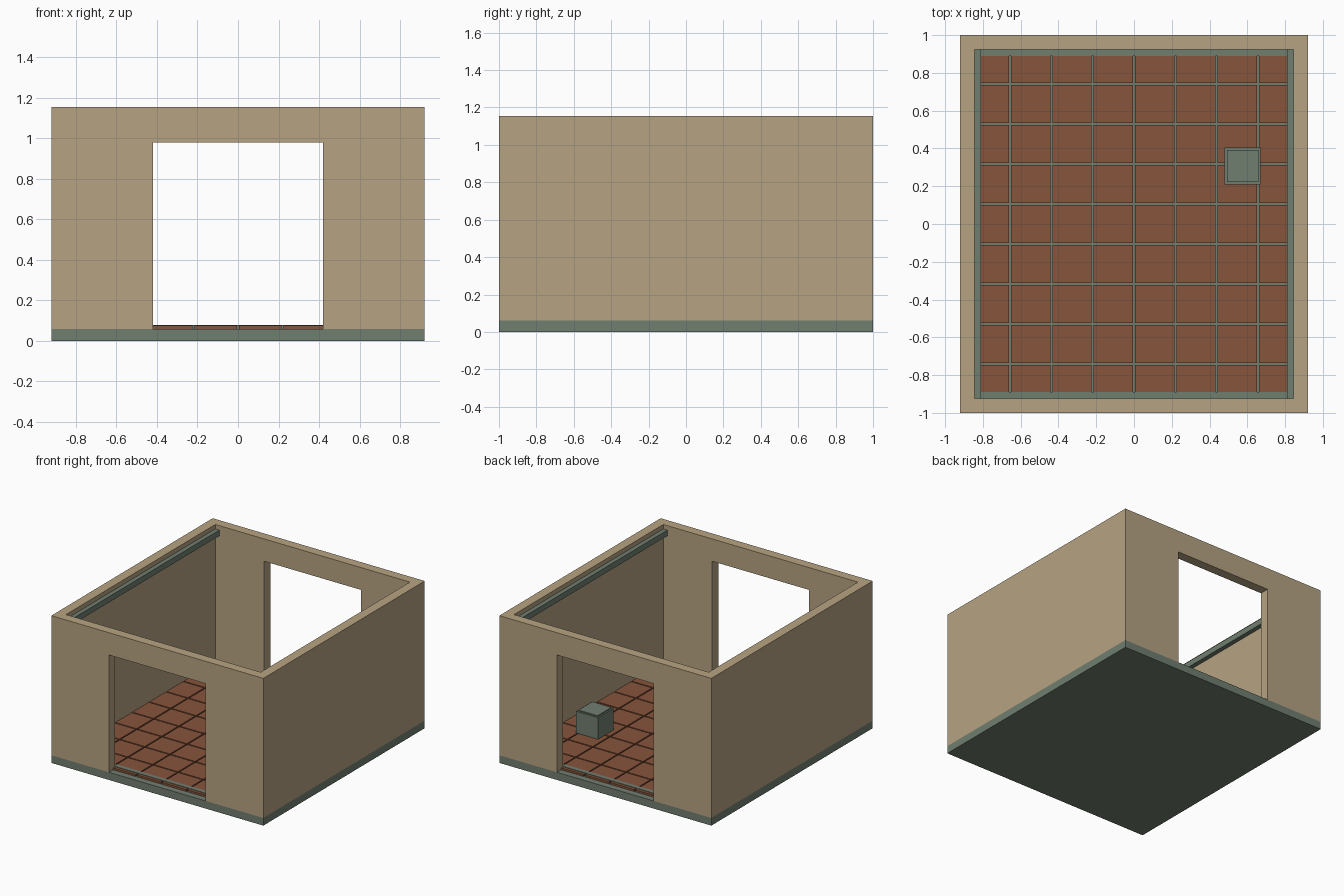
import bpy, bmesh

if "Cube" in bpy.data.objects:
    bpy.data.objects.remove(bpy.data.objects["Cube"])


def mat(name, col):
    m = bpy.data.materials.new(name)
    m.diffuse_color = (*col, 1)
    m.use_nodes = True
    m.node_tree.nodes["Principled BSDF"].inputs["Base Color"].default_value = m.diffuse_color
    return m


WALL = mat("sand_wall", (0.47, 0.37, 0.225))
TRIM = mat("grey_green_trim", (0.165, 0.21, 0.165))
TILE = mat("terracotta_tile", (0.24, 0.09, 0.043))


def add_box(bm, lo, hi):
    vs = bmesh.ops.create_cube(bm, size=1)["verts"]
    for v in vs:
        for i in range(3):
            v.co[i] = (lo[i] + hi[i]) / 2 + v.co[i] * (hi[i] - lo[i])


def make(name, boxes, material):
    bm = bmesh.new()
    for lo, hi in boxes:
        add_box(bm, lo, hi)
    me = bpy.data.meshes.new(name)
    bm.to_mesh(me)
    bm.free()
    me.materials.append(material)
    ob = bpy.data.objects.new(name, me)
    bpy.context.collection.objects.link(ob)
    return ob


W, D, H = 0.92, 1.0, 1.155      # half width, half depth, wall top
IX, IY = 0.845, 0.925           # inner wall faces
BASE, DOOR_X, DOOR_Z = 0.06, 0.42, 0.98


def span(a, b):
    return min(a, b), max(a, b)


# foundation slab
make("foundation_slab", [((-W, -D, 0), (W, D, BASE))], TRIM)

# side walls and their ceiling rails
for s, side in ((-1, "left"), (1, "right")):
    a, b = span(s * IX, s * W)
    make(side + "_wall", [((a, -D, BASE), (b, D, H))], WALL)
    a, b = span(s * 0.81, s * IX)
    make(side + "_wall_rail", [((a, -IY, 1.075), (b, IY, 1.12))], TRIM)

# end walls with a wide doorway, and the floor strip just inside
for s, end in ((-1, "front"), (1, "back")):
    a, b = span(s * IY, s * D)
    make(end + "_wall_left", [((-IX, a, BASE), (-DOOR_X, b, H))], WALL)
    make(end + "_wall_right", [((DOOR_X, a, BASE), (IX, b, H))], WALL)
    make(end + "_lintel", [((-DOOR_X, a, DOOR_Z), (DOOR_X, b, H))], WALL)
    a, b = span(s * 0.89, s * IY)
    make(end + "_floor_strip", [((-IX, a, BASE), (IX, b, 0.078))], TRIM)

# floor tiles in an 8 by 9 grid with narrow joints
PX, PY, GAP = 0.2188, 0.212, 0.005
tiles = []
for i in range(8):
    for j in range(9):
        cx, cy = (i - 3.5) * PX, (j - 4) * PY
        x0 = max(cx - PX / 2 + GAP, -IX)
        x1 = min(cx + PX / 2 - GAP, IX)
        tiles.append(((x0, cy - PY / 2 + GAP, BASE),
                      (x1, cy + PY / 2 - GAP, 0.075)))
make("floor_tiles", tiles, TILE)

# storage crate with a raised lid panel
make("crate", [((0.48, 0.21, 0.075), (0.67, 0.405, 0.245))], TRIM)
make("crate_lid", [((0.492, 0.222, 0.245), (0.658, 0.393, 0.253))], TRIM)
